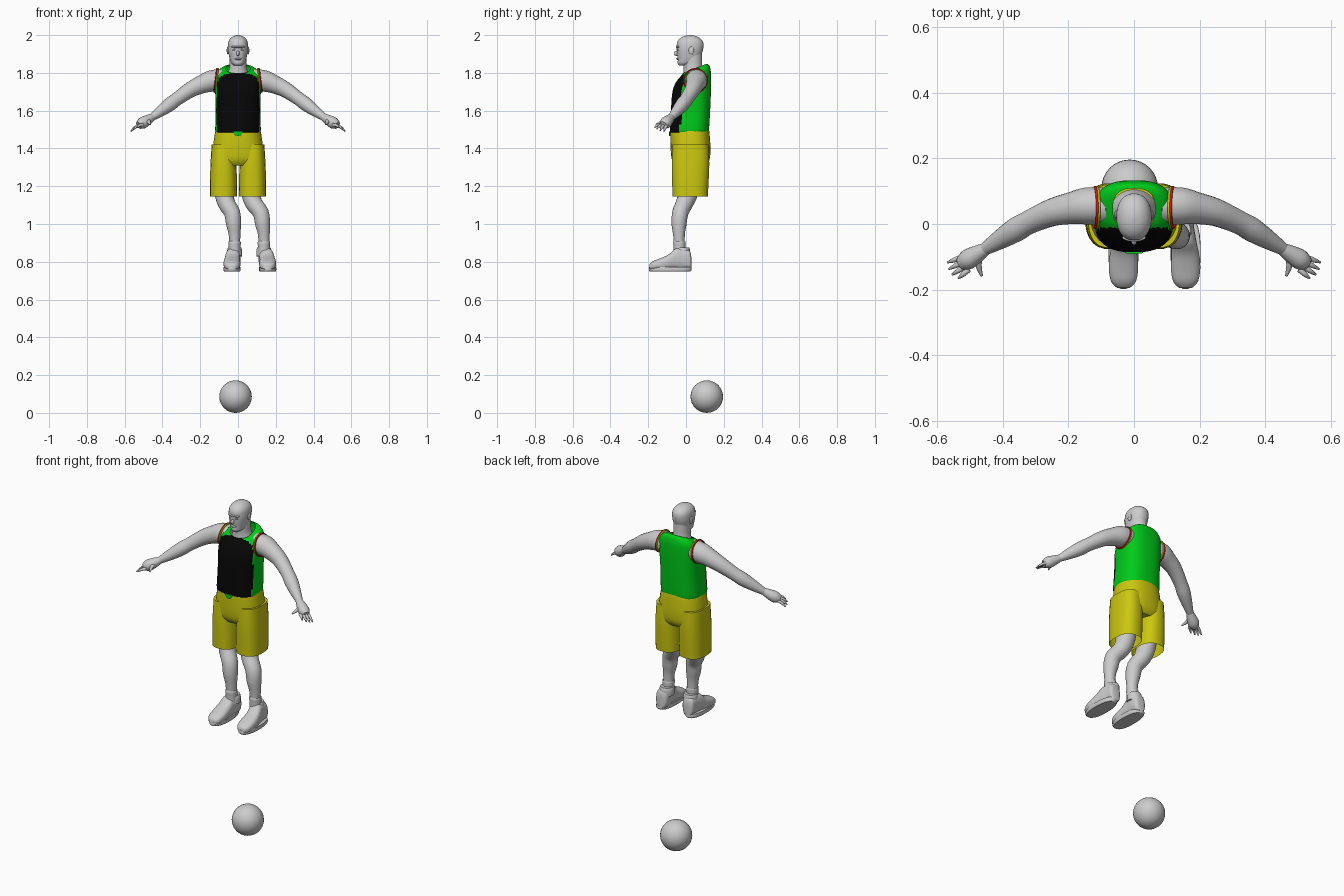
import bpy
import bmesh
from math import sin, cos, tau, pi
from mathutils import Vector

cube = bpy.data.objects.get("Cube")
if cube:
    bpy.data.objects.remove(cube, do_unlink=True)


def material(name, *rgb):
    mat = bpy.data.materials.new(name)
    mat.use_nodes = True
    colour = (*rgb, 1)
    mat.diffuse_color = colour
    mat.node_tree.nodes["Principled BSDF"].inputs["Base Color"].default_value = colour
    return mat


grey = material("pale grey", .6, .6, .6)
green = material("green", 0, .6, .01)
black = material("black", .002, .002, .002)
yellow = material("yellow", .6, .57, .005)
red = material("red", .7, .01, .01)


def smooth(sections, steps=3):
    """Catmull-Rom resampling of section tuples."""
    out = []
    last = len(sections) - 1
    for i in range(last):
        a, b, c, d = (sections[max(0, min(last, i + k))] for k in (-1, 0, 1, 2))
        for s in range(steps):
            t = s / steps
            out.append([q + t / 2 * (r - p + t * (2 * p - 5 * q + 4 * r - s4
                        + t * (3 * (q - r) + s4 - p)))
                        for p, q, r, s4 in zip(a, b, c, d)])
    return out + [list(sections[last])]


def loft(name, rings, mats, sides=24, power=2, caps=(True, True), rule=None):
    """Skin rings given as (centre, u, v); rule picks the material of a face."""
    bm = bmesh.new()

    def lobe(value):
        return abs(value) ** (2 / power) * (1 if value > 0 else -1)

    rows = [[bm.verts.new(c + u * lobe(cos(tau * (j + .5) / sides))
                          + v * lobe(sin(tau * (j + .5) / sides)))
             for j in range(sides)] for c, u, v in rings]
    for low, high in zip(rows, rows[1:]):
        for j in range(sides):
            k = (j + 1) % sides
            bm.faces.new((low[j], low[k], high[k], high[j]))
    if caps[0]:
        bm.faces.new(rows[0][::-1])
    if caps[1]:
        bm.faces.new(rows[-1])
    bmesh.ops.recalc_face_normals(bm, faces=bm.faces)
    for face in bm.faces:
        face.smooth = True
        if rule:
            face.material_index = rule(face.calc_center_median())
    mesh = bpy.data.meshes.new(name)
    bm.to_mesh(mesh)
    bm.free()
    for mat in mats:
        mesh.materials.append(mat)
    obj = bpy.data.objects.new(name, mesh)
    bpy.context.collection.objects.link(obj)
    bpy.context.view_layer.objects.active = obj
    obj.select_set(True)
    bpy.ops.object.shade_smooth_by_angle(angle=pi / 4)
    obj.select_set(False)
    return obj


def stack(name, sections, mats, x=0, **options):
    """Level rings: height, y centre, half width, half depth, tilt."""
    rings = [(Vector((x, y, z)), Vector((w, 0, 0)), Vector((0, d, d * tilt)))
             for z, y, w, d, tilt in smooth(sections)]
    return loft(name, rings, mats, **options)


def tube(name, path, mats, across=Vector((0, 1, 0)), **options):
    """Rings square to a path of x, y, z, radius."""
    points = smooth(path)
    rings = []
    for i, (*p, r) in enumerate(points):
        ahead = Vector(points[min(i + 1, len(points) - 1)][:3])
        along = (ahead - Vector(points[max(i - 1, 0)][:3])).normalized()
        u = (across - along * across.dot(along)).normalized()
        rings.append((Vector(p), u * r, along.cross(u) * r))
    return loft(name, rings, mats, **options)


def blob(name, place, size, mat):
    bpy.ops.mesh.primitive_uv_sphere_add(segments=32, ring_count=16, location=place)
    obj = bpy.context.object
    obj.name = name
    obj.scale = size
    obj.data.materials.append(mat)
    bpy.ops.object.shade_smooth()
    obj.select_set(False)


# Ball
blob("ball", (-.013, .11, .086), (.086, .086, .086), grey)

# Head, face and neck
stack("head", [(1.838, -.008, .018, .026, 0), (1.85, .006, .034, .05, 0),
               (1.87, .014, .043, .058, 0), (1.9, .018, .05, .066, 0),
               (1.93, .021, .054, .071, 0), (1.96, .022, .052, .07, 0),
               (1.98, .022, .043, .057, 0), (1.994, .022, .025, .034, 0),
               (2, .022, .004, .005, 0)], [grey], power=2.2)
stack("neck", [(1.76, .045, .07, .06, 0), (1.8, .042, .055, .055, 0),
               (1.83, .037, .046, .05, 0), (1.9, .035, .045, .05, 0)], [grey])
blob("nose", (0, -.05, 1.903), (.009, .014, .014), grey)
blob("brow", (0, -.04, 1.938), (.036, .014, .007), grey)
blob("lips", (0, -.042, 1.874), (.018, .01, .006), grey)
for side, label in ((1, "left"), (-1, "right")):
    blob(label + "_ear", (side * .054, .028, 1.918), (.006, .014, .021), grey)
    blob(label + "_eye", (side * .02, -.042, 1.922), (.009, .007, .005), grey)


# Vest with dark front panel
def vest_colour(c):
    return int(c.y < -.012 and abs(c.x) < .113 and c.z < 1.8)


stack("vest", [(1.485, .018, .117, .1, 0), (1.5, .018, .121, .104, 0),
               (1.6, .024, .118, .104, 0), (1.7, .03, .121, .102, 0),
               (1.76, .04, .12, .093, .1), (1.795, .05, .114, .081, .2),
               (1.817, .051, .092, .071, .35), (1.823, .046, .064, .062, .4)],
      [green, black], sides=48, power=2.6, rule=vest_colour, caps=(True, False))
loft("vest_tongue", [(Vector((0, -.087, z)), Vector((w, 0, 0)), Vector((0, .004, 0)))
                     for z, w in ((1.467, .012), (1.49, .028))], [green])

# Shorts
stack("shorts_hips", [(1.51, .02, .115, .1, 0), (1.48, .021, .123, .104, 0),
                      (1.4, .024, .134, .106, 0), (1.34, .025, .138, .1, 0),
                      (1.31, .025, .12, .08, 0)], [yellow], sides=32, power=2.4)

# Arms, hands, sleeves' trim and shorts legs
for side, label in ((1, "left"), (-1, "right")):
    def flip(path):
        return [(side * x, y, z, r) for x, y, z, r in path]

    stack(label + "_shorts_leg", [(1.42, .024, .063, .096, 0), (1.32, .024, .069, .1, 0),
                                  (1.22, .023, .072, .097, 0), (1.145, .022, .072, .094, 0)],
          [yellow], x=side * .077, power=2.5, caps=(True, False))
    tube(label + "_arm", flip([(.08, .055, 1.765, .055), (.14, .055, 1.757, .057),
                               (.19, .048, 1.74, .049), (.25, .035, 1.712, .042),
                               (.32, .005, 1.664, .036), (.36, -.018, 1.634, .037),
                               (.41, -.049, 1.597, .029), (.455, -.077, 1.565, .019)]), [grey])
    tube(label + "_palm", flip([(.445, -.072, 1.572, .017), (.475, -.09, 1.553, .026),
                                (.505, -.108, 1.535, .031), (.526, -.121, 1.523, .021)]),
         [grey], across=Vector((0, 1, 0))).scale.z = 1
    tips = ((.567, -.117, 1.49), (.563, -.137, 1.494),
            (.553, -.154, 1.502), (.534, -.165, 1.51))
    for n, tip in enumerate(tips):
        base = Vector((.517 - n * .005, -.099 - n * .013, 1.525))
        mid = base.lerp(Vector(tip), .6)
        mid.z += .006
        tube(f"{label}_finger_{n + 1}",
             flip([(*base, .009), (*mid, .0075), (*tip, .003)]), [grey], sides=10)
    tube(label + "_thumb", flip([(.47, -.09, 1.553, .012), (.473, -.125, 1.54, .01),
                                 (.463, -.158, 1.527, .004)]),
         [grey], across=Vector((1, 0, 0)), sides=10)
    for trim, mat, offset in (("red", red, 0), ("yellow", yellow, .006)):
        bpy.ops.mesh.primitive_torus_add(
            major_segments=32, minor_segments=8, major_radius=.062, minor_radius=.004,
            location=(side * (.119 - offset), .05, 1.76), rotation=(0, pi / 2 - side * .12, 0))
        hoop = bpy.context.object
        hoop.name = f"{label}_armhole_{trim}_trim"
        hoop.data.materials.append(mat)
        bpy.ops.object.shade_smooth()
        hoop.select_set(False)

# Lower legs, socks and shoes
for label, knee, foot in (("left", .07, .137), ("right", -.072, -.018)):
    def at(share):
        return knee + (foot - knee) * share

    tube(label + "_leg", [(knee, .025, 1.3, .06), (knee, .012, 1.17, .053),
                          (at(.2), -.008, 1.11, .046), (at(.75), -.03, 1.06, .043),
                          (at(.9), -.037, 1, .04), (foot, -.037, .94, .031),
                          (foot, -.034, .84, .026)], [grey])
    tube(label + "_sock", [(foot, -.034, .83, .032), (foot, -.034, .875, .032),
                           (foot, -.035, .903, .033), (foot, -.035, .907, .028)], [grey])
    middle = foot + (.02 if label == "left" else -.014)
    # Upper: slices from heel to toe, as y, half width, height
    slices = smooth([(.028, .02, .07), (.018, .034, .105), (-.02, .037, .115),
                     (-.055, .039, .113), (-.09, .042, .083), (-.135, .045, .062),
                     (-.175, .038, .046), (-.194, .02, .03)])
    loft(label + "_shoe", [(Vector((foot + (middle - foot) * min(1, .4 + abs(y) * 6), y,
                                    .757 + h / 2)),
                            Vector((w, 0, 0)), Vector((0, 0, h / 2))) for y, w, h in slices],
         [grey], power=2.6)
    stack(label + "_sole", [(.748, -.084, .042, .108, 0), (.756, -.084, .046, .114, 0),
                            (.772, -.084, .045, .112, 0)], [grey], x=middle, power=2.4)
    # Ankle collar of the shoe
    tube(label + "_shoe_collar", [(foot, -.02, .83, .04), (foot, -.018, .86, .04),
                                  (foot, -.018, .876, .035)], [grey])
